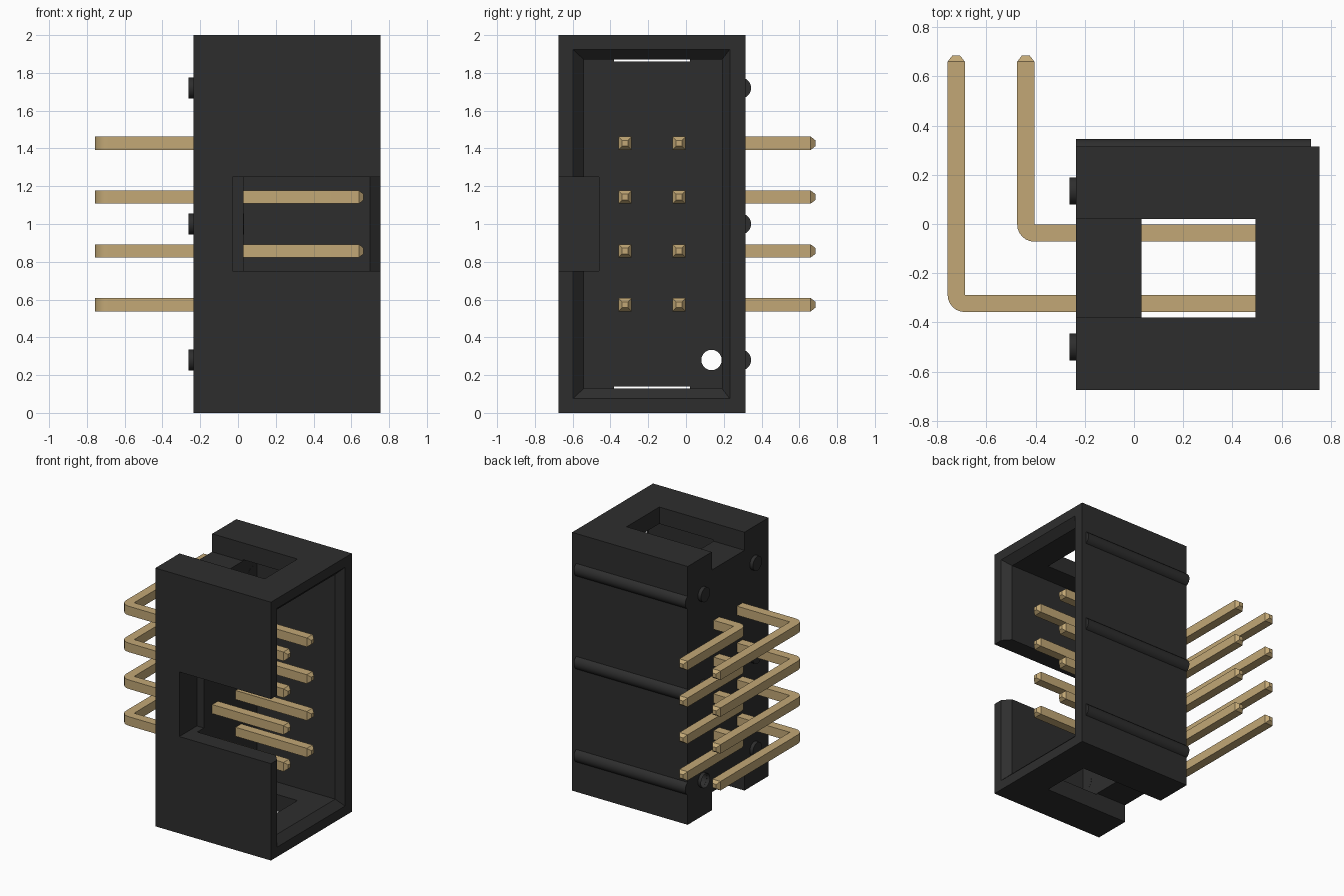
import bpy, bmesh, math
from mathutils import Vector, Matrix

cube = bpy.data.objects.get("Cube")
if cube:
    bpy.data.objects.remove(cube, do_unlink=True)


def material(name, rgb):
    m = bpy.data.materials.new(name)
    m.use_nodes = True
    m.diffuse_color = (*rgb, 1)
    m.node_tree.nodes["Principled BSDF"].inputs["Base Color"].default_value = (*rgb, 1)
    return m


BLACK = material("black plastic", (0.027, 0.027, 0.027))
GOLD = material("gold metal", (0.54, 0.39, 0.18))


def finish(name, bm, mat):
    bmesh.ops.recalc_face_normals(bm, faces=bm.faces)
    mesh = bpy.data.meshes.new(name)
    bm.to_mesh(mesh)
    bm.free()
    mesh.materials.append(mat)
    ob = bpy.data.objects.new(name, mesh)
    bpy.context.collection.objects.link(ob)
    return ob


def add_box(bm, lo, hi):
    lo, hi = Vector(lo), Vector(hi)
    mat = Matrix.Translation((lo + hi) / 2) @ Matrix.Diagonal((*(hi - lo), 1))
    return bmesh.ops.create_cube(bm, size=1, matrix=mat)


def box(name, lo, hi):
    bm = bmesh.new()
    add_box(bm, lo, hi)
    return finish(name, bm, BLACK)


def rod(name, x0, x1, y, z, r, caps=True):
    """Cylinder lying along x."""
    bm = bmesh.new()
    mat = Matrix.Translation(((x0 + x1) / 2, y, z)) @ Matrix.Rotation(math.pi / 2, 4, 'Y')
    bmesh.ops.create_cone(bm, cap_ends=caps, segments=32, radius1=r, radius2=r,
                          depth=x1 - x0, matrix=mat)
    return finish(name, bm, BLACK)


def smooth(ob):
    bpy.ops.object.select_all(action='DESELECT')
    ob.select_set(True)
    bpy.context.view_layer.objects.active = ob
    bpy.ops.object.shade_smooth_by_angle(angle=math.radians(35))


def cut(target, cutter):
    mod = target.modifiers.new("cut", 'BOOLEAN')
    mod.operation, mod.solver, mod.object = 'DIFFERENCE', 'EXACT', cutter
    cutter.hide_render = True
    bpy.context.view_layer.objects.active = target
    bpy.ops.object.modifier_apply(modifier=mod.name)
    bpy.data.objects.remove(cutter, do_unlink=True)


# Housing with an open cavity whose mouth flares outward
FLOOR, MOUTH = 0.03, 0.755
housing = box("housing", (-0.235, -0.675, 0), (MOUTH, 0.315, 2))

bm = bmesh.new()
add_box(bm, (FLOOR, -0.54, 0.13), (0.70, 0.19, 1.87))
bm.normal_update()
face = max(bm.faces, key=lambda f: f.normal.x)
flared = bmesh.ops.extrude_discrete_faces(bm, faces=[face])["faces"][0]
for v in flared.verts:
    v.co.x = MOUTH + 0.0005
    v.co.y = -0.60 if v.co.y < 0 else 0.232
    v.co.z = 0.075 if v.co.z < 1 else 1.925
cut(housing, finish("cavity_cutter", bm, BLACK))

# Key slot in the front wall, windows through both ends, recesses behind them
cut(housing, box("slot_cutter", (-0.03, -0.8, 0.75), (0.9, -0.46, 1.25)))
cut(housing, box("window_cutter", (FLOOR, -0.38, -0.1), (0.495, 0.02, 2.1)))
for z0, z1 in ((-0.1, 0.14), (1.86, 2.1)):
    cut(housing, box("recess_cutter", (-0.4, -0.38, z0), (0.1, 0.02, z1)))
PEG_R = 0.055
cut(housing, rod("hole_cutter", -0.4, 0.2, 0.135, 0.28, PEG_R - 0.001))

# Ribs on the back wall and standoff pegs under the base
for i, z in enumerate((0.28, 1.0, 1.72)):
    smooth(rod(f"back_rib_{i}", -0.235, 0.72, 0.29, z, PEG_R))
    for side, y in (("front", -0.5), ("back", 0.135)):
        hollow = i == 0 and side == "back"
        inner = FLOOR if hollow or (side == "front" and i == 1) else FLOOR + 0.001
        if side == "front" and i == 1:
            inner = -0.031
        smooth(rod(f"{side}_peg_{i}", -0.262, inner, y, z, PEG_R, caps=not hollow))

# Bent square pins with tapered tips
W = 0.035


def pin(name, y, xb, z):
    """Runs along x at height z, then turns to +y at x = xb."""
    x_end, y_end, r = 0.64, 0.66, 0.07
    pts = [(x_end, y + W), (xb + W, y + W), (xb + W, y_end), (xb - W, y_end)]
    cx, cy = xb - W + r, y - W + r
    for k in range(7):
        a = math.pi * (1 + k / 12)
        pts.append((cx + r * math.cos(a), cy + r * math.sin(a)))
    pts.append((x_end, y - W))
    bm = bmesh.new()
    base = bm.faces.new([bm.verts.new((px, py, z - W)) for px, py in pts])
    ext = bmesh.ops.extrude_face_region(bm, geom=[base])["geom"]
    bmesh.ops.translate(bm, vec=(0, 0, 2 * W),
                        verts=[g for g in ext if isinstance(g, bmesh.types.BMVert)])
    bmesh.ops.recalc_face_normals(bm, faces=bm.faces)
    bm.normal_update()
    ends = [max(bm.faces, key=lambda f: f.calc_center_median().x),
            max(bm.faces, key=lambda f: f.calc_center_median().y)]
    for end, out in zip(ends, (Vector((0.025, 0, 0)), Vector((0, 0.025, 0)))):
        tip = bmesh.ops.extrude_discrete_faces(bm, faces=[end])["faces"][0]
        c = tip.calc_center_median()
        for v in tip.verts:
            v.co = c + (v.co - c) * 0.45 + out
    smooth(finish(name, bm, GOLD))


for i in range(4):
    z = 1.0 + (i - 1.5) * 0.285
    pin(f"front_pin_{i}", -0.323, -0.723, z)
    pin(f"back_pin_{i}", -0.037, -0.44, z)
